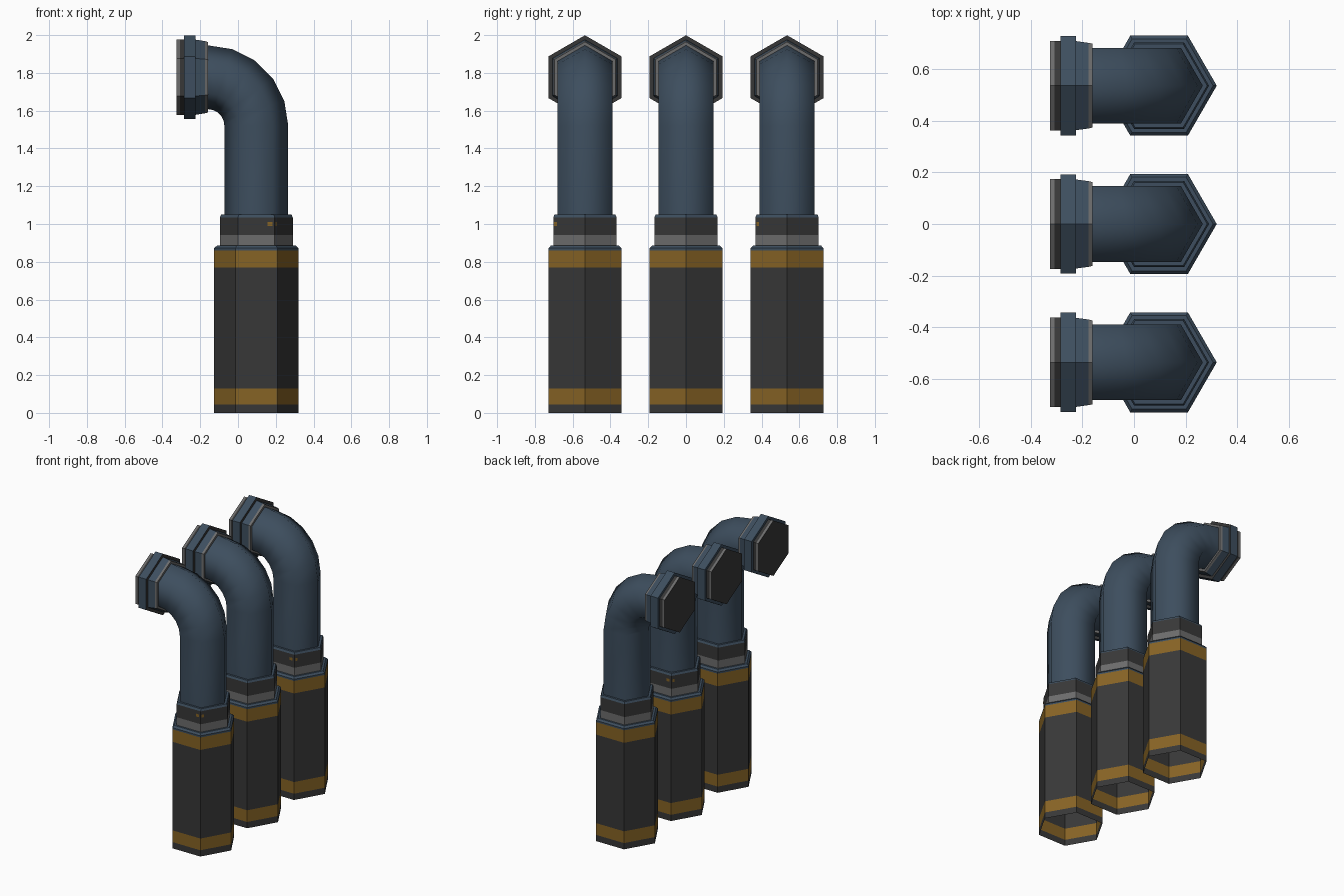
import bpy, bmesh, math
from mathutils import Vector

if "Cube" in bpy.data.objects:
    bpy.data.objects.remove(bpy.data.objects["Cube"])


def material(name, rgb):
    m = bpy.data.materials.new(name)
    m.diffuse_color = (*rgb, 1)
    m.use_nodes = True
    m.node_tree.nodes["Principled BSDF"].inputs["Base Color"].default_value = m.diffuse_color
    return m


BLUE, DARK, GREY, GOLD = range(4)
MATS = [material("steel blue", (0.047, 0.076, 0.112)),
        material("charcoal", (0.039, 0.039, 0.039)),
        material("mid grey", (0.15, 0.15, 0.15)),
        material("gold", (0.24, 0.125, 0.018))]
AXIS_X = 0.097          # x of the upright axis
BEND_X, BEND_Z, BEND_R = -0.16, 1.52, 0.257


def finish(bm, name, smooth=False):
    bmesh.ops.recalc_face_normals(bm, faces=bm.faces[:])
    me = bpy.data.meshes.new(name)
    bm.to_mesh(me)
    bm.free()
    for m in MATS:
        me.materials.append(m)
    for p in me.polygons:
        p.use_smooth = smooth
    ob = bpy.data.objects.new(name, me)
    bpy.context.collection.objects.link(ob)
    return ob


def hex_loft(name, y, rings, cap_end=None, smooth=False):
    """rings: (x, z, tilt, radius, colour of the strip to the next ring)"""
    bm = bmesh.new()
    loops = []
    for x, z, t, r, _ in rings:
        out = Vector((math.cos(t), 0, math.sin(t)))
        loops.append([bm.verts.new(Vector((x, y, z)) + out * r * math.cos(a)
                                   + Vector((0, r * math.sin(a), 0)))
                      for a in (i * math.pi / 3 for i in range(6))])
    for k in range(len(loops) - 1):
        a, b = loops[k], loops[k + 1]
        for i in range(6):
            j = (i + 1) % 6
            bm.faces.new((a[i], a[j], b[j], b[i])).material_index = rings[k][4]
    if cap_end is not None:
        bm.faces.new(loops[-1]).material_index = cap_end
    return finish(bm, name, smooth)


def upright(profile):
    return [(AXIS_X, z, 0, r, c) for z, r, c in profile]


# profiles: (position along the axis, radius, colour)
SLEEVE = [(0, .223, DARK), (.045, .223, GOLD), (.13, .223, DARK), (.77, .223, GOLD),
          (.86, .223, BLUE), (.872, .223, BLUE), (.885, .209, BLUE), (.885, .19, BLUE)]
COLLAR = [(.88, .193, GREY), (.942, .193, DARK), (1.035, .193, BLUE),
          (1.05, .186, BLUE), (1.05, .167, BLUE)]
FLANGE = [(-.16, .167, GREY), (-.16, .187, GREY), (-.175, .191, BLUE), (-.225, .199, DARK),
          (-.225, .222, BLUE), (-.285, .222, BLUE), (-.285, .2, DARK),
          (-.308, .2, GREY), (-.325, .2, DARK)]


def marks(y, flip):
    """Small gold plates either side of one collar corner."""
    bm = bmesh.new()
    corner = [Vector((.193 * math.cos(a), .193 * math.sin(a), 0))
              for a in (math.radians(d) for d in (-120, -60, 0))]
    for other, d0, d1 in ((0, .012, .036), (2, .006, .022)):
        along = (corner[other] - corner[1]).normalized()
        n = (corner[other] + corner[1]).normalized() * .002
        pts = []
        for d, z in ((d0, .99), (d1, .99), (d1, 1.01), (d0, 1.01)):
            p = corner[1] + along * d + n
            pts.append(bm.verts.new((AXIS_X + flip * p.x, y + flip * p.y, z)))
        bm.faces.new(pts).material_index = GOLD
    # face each plate outwards
    me_centre = Vector((AXIS_X, y, 1))
    ob = finish(bm, "collar_marks")
    for p in ob.data.polygons:
        if p.normal.dot(p.center - me_centre) < 0:
            p.flip()


for y, flip in ((-.535, 1), (0, -1), (.535, 1)):
    hex_loft("base_sleeve", y, upright(SLEEVE))
    hex_loft("collar", y, upright(COLLAR))
    marks(y, flip)
    # pipe with a five-step elbow
    path = [(AXIS_X, 1.03, 0, .169, BLUE)]
    for i in range(6):
        t = i * math.pi / 10
        path.append((BEND_X + BEND_R * math.cos(t), BEND_Z + BEND_R * math.sin(t),
                     t, .169, BLUE))
    hex_loft("elbow_pipe", y, path, smooth=True)
    hex_loft("end_flange", y,
             [(x, BEND_Z + BEND_R, math.pi / 2, r, c) for x, r, c in FLANGE], cap_end=DARK)
